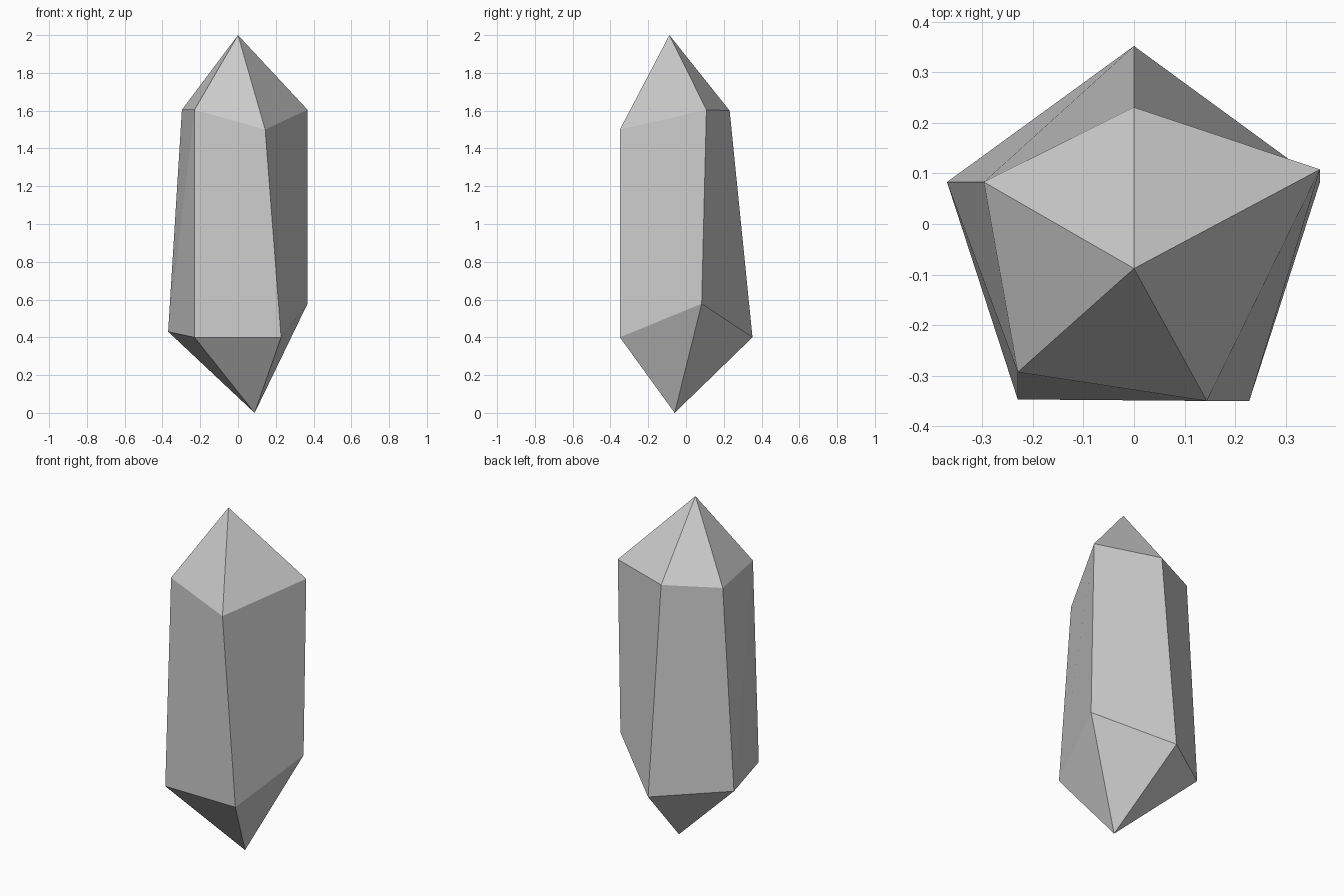
import bpy
import bmesh

if "Cube" in bpy.data.objects:
    bpy.data.objects.remove(bpy.data.objects["Cube"])

# Matching five-sided rings: front left, front right, right, back, left
LOWER = [(-0.23, -0.347, 0.40), (0.228, -0.35, 0.40), (0.368, 0.083, 0.578),
         (0, 0.352, 0.40), (-0.37, 0.083, 0.43)]
UPPER = [(-0.23, -0.293, 1.605), (0.144, -0.35, 1.50), (0.368, 0.108, 1.605),
         (0, 0.231, 1.60), (-0.297, 0.083, 1.605)]

bm = bmesh.new()
low = [bm.verts.new(p) for p in LOWER]
up = [bm.verts.new(p) for p in UPPER]
bottom_tip = bm.verts.new((0.088, -0.06, 0))
top_tip = bm.verts.new((0, -0.088, 2))

# Pointed base, tapered sides and pointed crown
for i in range(5):
    j = (i + 1) % 5
    bm.faces.new((bottom_tip, low[j], low[i]))
    bm.faces.new((up[i], up[j], top_tip))
    if i == 4:  # twisted left side folds along its diagonal
        bm.faces.new((low[i], low[j], up[j]))
        bm.faces.new((low[i], up[j], up[i]))
    else:
        bm.faces.new((low[i], low[j], up[j], up[i]))

bm.normal_update()
mesh = bpy.data.meshes.new("crystal")
bm.to_mesh(mesh)
bm.free()
bpy.context.collection.objects.link(bpy.data.objects.new("crystal", mesh))
